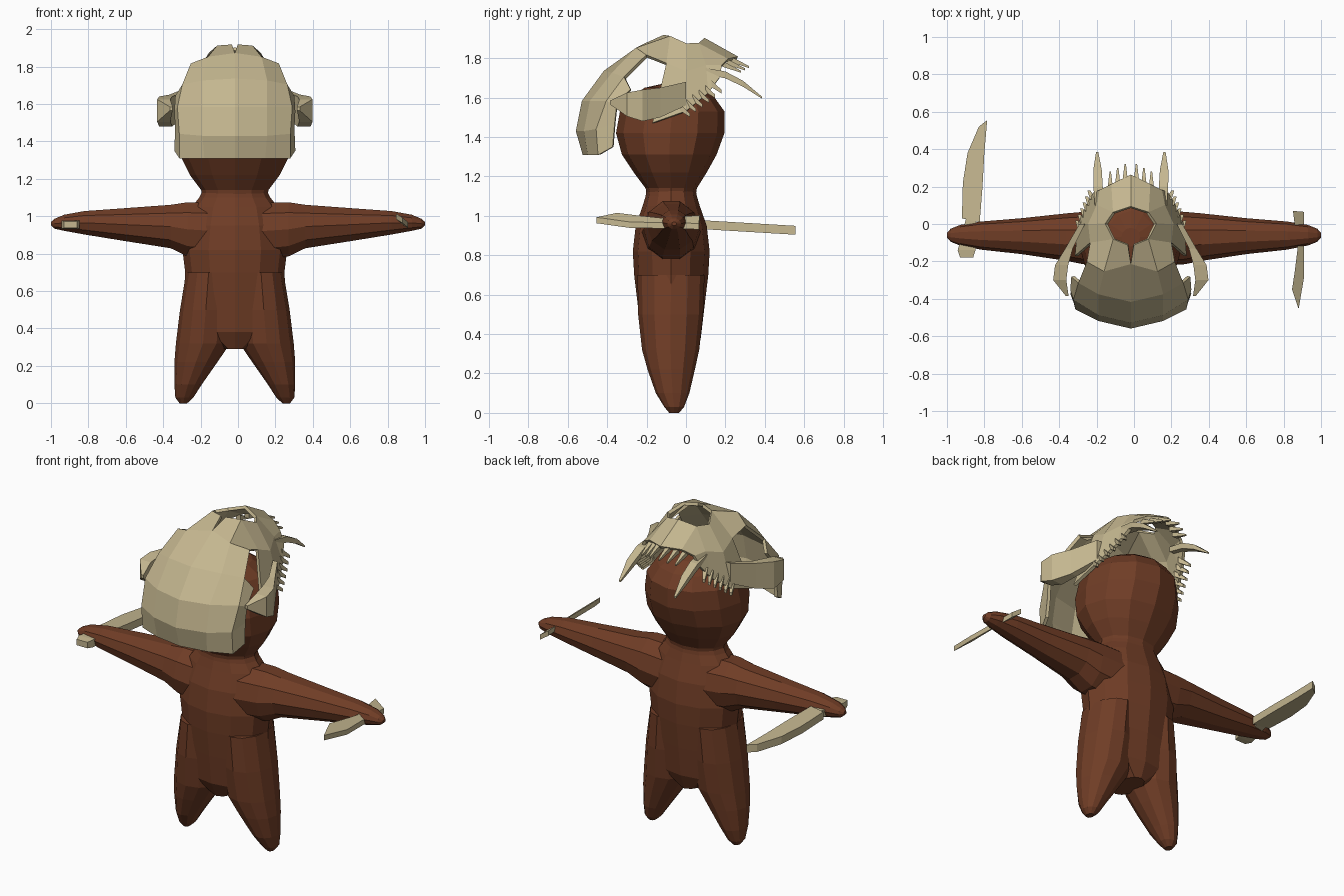
import bpy, bmesh, math
from mathutils import Vector

CX = -0.017  # centre line of the figure


def material(name, col):
    m = bpy.data.materials.new(name)
    m.diffuse_color = (*col, 1)
    return m


BROWN = material("brown_skin", (0.16, 0.046, 0.019))
BONE = material("pale_bone", (0.56, 0.475, 0.28))


def finish(name, bm, mat):
    bmesh.ops.recalc_face_normals(bm, faces=bm.faces)
    me = bpy.data.meshes.new(name)
    bm.to_mesh(me)
    bm.free()
    me.materials.append(mat)
    ob = bpy.data.objects.new(name, me)
    bpy.context.collection.objects.link(ob)
    return ob


def skin_rings(name, rings, mat):
    """Bridge equal-length rings of points and cap both ends."""
    bm = bmesh.new()
    vs = [[bm.verts.new(p) for p in r] for r in rings]
    n = len(vs[0])
    for a, b in zip(vs, vs[1:]):
        for i in range(n):
            bm.faces.new((a[i], a[(i + 1) % n], b[(i + 1) % n], b[i]))
    bm.faces.new(vs[0])
    bm.faces.new(vs[-1])
    return finish(name, bm, mat)


def loft(name, rows, mat, axis="z", n=12):
    """Rows are (position, centre 1, centre 2, radius 1, radius 2)."""
    rings = []
    for t, c1, c2, r1, r2 in rows:
        ring = []
        for i in range(n):
            a = 2 * math.pi * i / n
            u, v = c1 + r1 * math.cos(a), c2 + r2 * math.sin(a)
            ring.append((u, v, t) if axis == "z" else (t, u, v))
        rings.append(ring)
    return skin_rings(name, rings, mat)


def spike(name, path, sizes, mat=BONE):
    """Four-sided bar along a path; sizes are (width in x, height in z)."""
    rings = []
    for (x, y, z), (w, h) in zip(path, sizes):
        rings.append([(x - w / 2, y, z - h / 2), (x + w / 2, y, z - h / 2),
                      (x + w / 2, y, z + h / 2), (x - w / 2, y, z + h / 2)])
    return skin_rings(name, rings, mat)


# Body: torso, legs and arms merged into one skin
body = loft("body", [
    (0.29, CX, -0.07, 0.07, 0.11), (0.38, CX, -0.075, 0.25, 0.15),
    (0.55, CX, -0.075, 0.275, 0.17), (0.70, CX, -0.075, 0.265, 0.188),
    (0.82, CX, -0.075, 0.28, 0.195), (0.95, CX, -0.075, 0.26, 0.18),
    (1.05, CX, -0.075, 0.23, 0.145), (1.10, CX, -0.075, 0.19, 0.13),
    (1.16, CX, -0.075, 0.16, 0.12)], BROWN)
limbs = []
for s in (-1, 1):
    limbs.append(loft("leg", [
        (0.0, CX + s * 0.275, -0.06, 0.02, 0.025),
        (0.03, CX + s * 0.27, -0.06, 0.048, 0.05),
        (0.10, CX + s * 0.25, -0.068, 0.073, 0.085),
        (0.22, CX + s * 0.208, -0.075, 0.115, 0.12),
        (0.32, CX + s * 0.17, -0.078, 0.145, 0.145),
        (0.50, CX + s * 0.155, -0.078, 0.138, 0.165),
        (0.70, CX + s * 0.14, -0.076, 0.12, 0.17)], BROWN))
    limbs.append(loft("arm", [
        (s * 0.12, -0.075, 0.92, 0.15, 0.16), (s * 0.27, -0.075, 0.93, 0.14, 0.152),
        (s * 0.36, -0.07, 0.945, 0.127, 0.122), (s * 0.60, -0.065, 0.955, 0.096, 0.093),
        (s * 0.82, -0.062, 0.965, 0.075, 0.066), (s * 0.93, -0.06, 0.965, 0.055, 0.045),
        (s * 0.98, -0.06, 0.96, 0.035, 0.028), (s * 1.0, -0.06, 0.96, 0.012, 0.01)],
        BROWN, "x", 10))
for limb in limbs:
    mod = body.modifiers.new("join", "BOOLEAN")
    mod.operation, mod.solver, mod.object = "UNION", "EXACT", limb
    bpy.context.view_layer.objects.active = body
    bpy.ops.object.modifier_apply(modifier=mod.name)
    bpy.data.objects.remove(limb)

# Head
loft("head", [
    (1.11, CX, -0.075, 0.175, 0.125), (1.14, CX, -0.075, 0.18, 0.13),
    (1.22, CX, -0.08, 0.24, 0.185), (1.31, CX, -0.085, 0.285, 0.24),
    (1.42, CX, -0.08, 0.285, 0.275), (1.53, CX, -0.07, 0.265, 0.265),
    (1.60, CX, -0.07, 0.215, 0.215), (1.65, CX, -0.07, 0.13, 0.14),
    (1.67, CX, -0.07, 0.05, 0.05)], BROWN)

# Skull mask: half shell from the front lip back to the toothed rim
ROWS = [
    [(0, -.515, 1.31), (.16, -.49, 1.31), (.29, -.44, 1.31), (.315, -.37, 1.35)],
    [(0, -.55, 1.43), (.17, -.51, 1.43), (.29, -.45, 1.44), (.31, -.36, 1.47)],
    [(0, -.52, 1.58), (.17, -.48, 1.58), (.30, -.40, 1.58), (.315, -.35, 1.56)],
    [(0, -.41, 1.73), (.17, -.37, 1.72), (.275, -.31, 1.70), (.31, -.28, 1.64)],
    [(0, -.21, 1.865), (.14, -.25, 1.845), (.23, -.20, 1.81), (.31, -.24, 1.60)],
    [(.015, -.11, 1.91), (.09, -.08, 1.905), (.21, -.10, 1.77), (.29, -.17, 1.47)],
    [(0, 0, 1.9), (.13, 0, 1.87), (.22, 0, 1.73), (.275, 0, 1.53)],
    [(0, .09, 1.895), (.09, .06, 1.87), (.175, .10, 1.76), (.225, .11, 1.62)],
    [(0, .26, 1.80), (.10, .21, 1.79), (.16, .18, 1.76), (.19, .17, 1.70)],
]
OPENINGS = {(5, 0), (6, 0), (3, 2), (4, 2)}  # crown hole and eye socket
bm = bmesh.new()
grid = [[bm.verts.new(p) for p in row] for row in ROWS]
for i in range(8):
    for j in range(3):
        if (i, j) not in OPENINGS:
            bm.faces.new((grid[i][j], grid[i][j + 1], grid[i + 1][j + 1], grid[i + 1][j]))
bmesh.ops.delete(bm, geom=[v for v in bm.verts if not v.link_faces], context="VERTS")
mask = finish("skull_mask", bm, BONE)
mask.location.x = CX
mask.modifiers.new("mirror", "MIRROR")
shell = mask.modifiers.new("thickness", "SOLIDIFY")
shell.thickness, shell.offset = 0.018, 0

for s in (-1, 1):
    # Flared cheek bones
    spike("cheek_bone", [(CX + s * x, y, z) for x, y, z in
                         [(.26, .0, 1.62), (.33, -.13, 1.575), (.37, -.22, 1.56),
                          (.38, -.30, 1.565), (.34, -.385, 1.575)]],
          [(.03, .12), (.04, .15), (.07, .16), (.07, .12), (.015, .02)])
    # Long curved tusks
    spike("tusk", [(CX + s * .17, .10, 1.735), (CX + s * .175, .20, 1.715),
                   (CX + s * .178, .29, 1.67), (CX + s * .18, .385, 1.60)],
          [(.045, .03), (.05, .035), (.045, .03), (.012, .01)])
    # Side teeth along the lower edge
    for k in range(6):
        p = Vector((CX + s * .265, -.03, 1.55)).lerp(Vector((CX + s * .20, .13, 1.67)), k / 5)
        q = p + Vector((s * .025, .05, -.04))
        spike("side_tooth", [p, q], [(.035, .035), (.015, .018)])
    # Front teeth along the rim
    for k, x in enumerate((.03, .07, .11)):
        y, z = .245 - .02 * k, 1.795 - .012 * k
        spike("rim_tooth", [(CX + s * x, y - .02, z), (CX + s * x, y + .075, z - .04)],
              [(.03, .03), (.008, .01)])


def blade(name, outline, thick, z_at):
    """Flat blade from an xy outline; z_at gives the height of each point."""
    rings = [[(x, y, z_at(x, y) + d) for x, y in outline] for d in (-thick / 2, thick / 2)]
    return skin_rings(name, rings, BONE)


# Large knife, pointing back
blade("large_knife", [(-.92, .03), (-.915, .22), (-.89, .38), (-.83, .52), (-.785, .555),
                      (-.80, .38), (-.81, .20), (-.825, .01)], 0.045,
      lambda x, y: 0.96 - 0.06 * y)
spike("large_knife_handle", [(-.895, -.18, .955), (-.895, -.14, .955), (-.87, .04, .957)],
      [(.07, .035), (.095, .045), (.05, .04)])

# Small knife, pointing forward
blade("small_knife", [(.85, .07), (.91, .065), (.908, -.13), (.91, -.28), (.88, -.455),
                      (.845, -.35), (.86, -.25), (.875, -.13)], 0.03,
      lambda x, y: 0.965 - 0.7 * (x - .885) - 0.02 * y)
